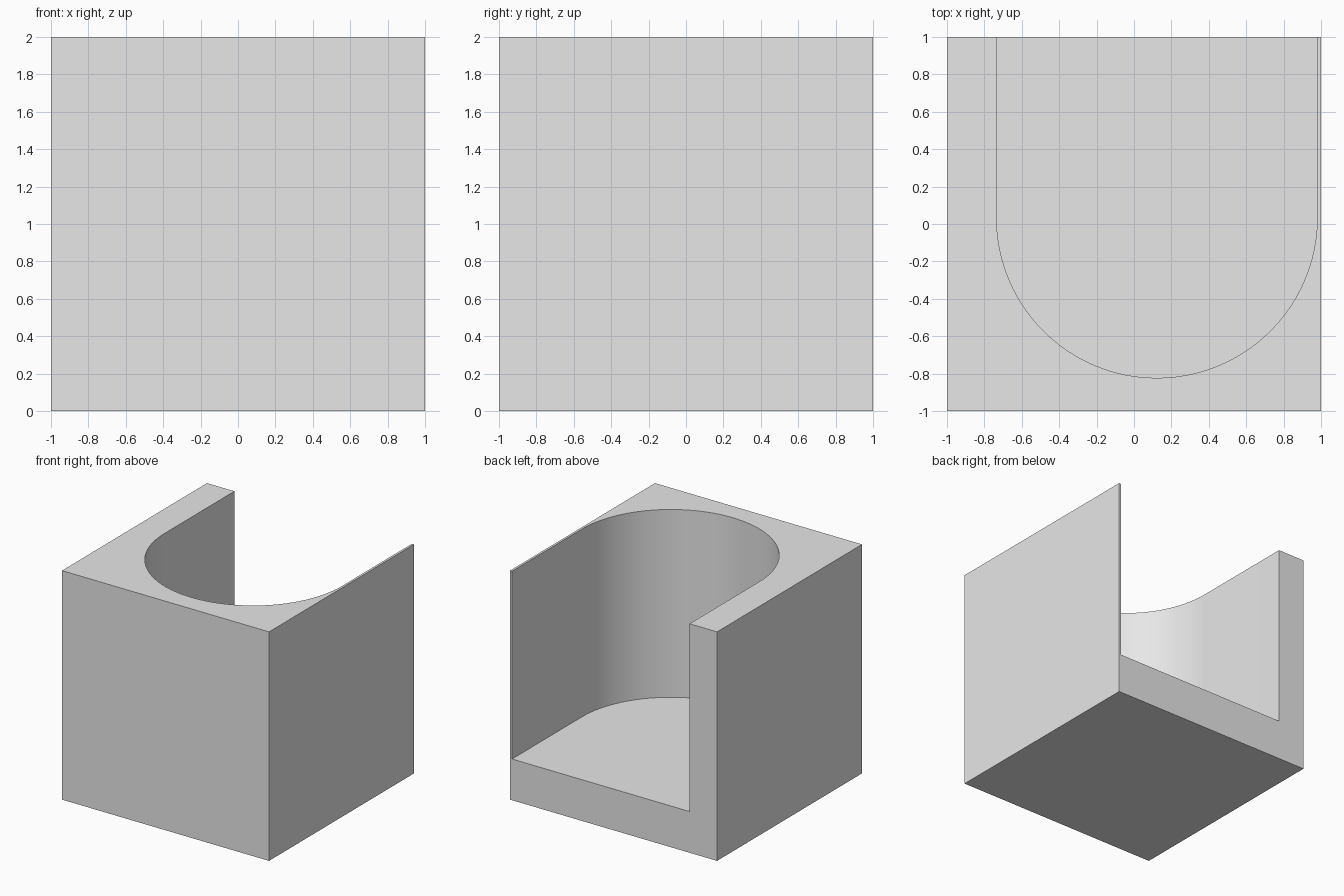
import bpy
import bmesh
from math import pi, cos, sin

if "Cube" in bpy.data.objects:
    bpy.data.objects.remove(bpy.data.objects["Cube"], do_unlink=True)

SIZE = 2.0
FLOOR = 0.36
LEFT, RIGHT, FRONT = -0.735, 0.98, -0.823
RADIUS = (RIGHT - LEFT) / 2
CENTRE_X = (RIGHT + LEFT) / 2
CENTRE_Y = FRONT + RADIUS
STEPS = 48

grey = bpy.data.materials.new("plain_grey")
grey.use_nodes = True
grey.diffuse_color = (0.8, 0.8, 0.8, 1)
grey.node_tree.nodes["Principled BSDF"].inputs["Base Color"].default_value = (0.8, 0.8, 0.8, 1)


def prism(name, outline, z0, z1):
    """Extrude a flat outline straight up from z0 to z1."""
    bm = bmesh.new()
    face = bm.faces.new([bm.verts.new((x, y, z0)) for x, y in outline])
    top = bmesh.ops.extrude_face_region(bm, geom=[face])["geom"]
    verts = [v for v in top if isinstance(v, bmesh.types.BMVert)]
    bmesh.ops.translate(bm, verts=verts, vec=(0, 0, z1 - z0))
    bmesh.ops.recalc_face_normals(bm, faces=bm.faces)
    mesh = bpy.data.meshes.new(name)
    bm.to_mesh(mesh)
    bm.free()
    mesh.materials.append(grey)
    obj = bpy.data.objects.new(name, mesh)
    bpy.context.collection.objects.link(obj)
    return obj


# Solid cube body
h = SIZE / 2
body = prism("block_body", [(-h, -h), (h, -h), (h, h), (-h, h)], 0, SIZE)

# Round-ended pocket, open at the top and the back
arc = [(CENTRE_X + RADIUS * cos(pi + pi * i / STEPS),
        CENTRE_Y + RADIUS * sin(pi + pi * i / STEPS)) for i in range(STEPS + 1)]
pocket = prism("pocket_cutter", arc + [(RIGHT, h + 0.5), (LEFT, h + 0.5)], FLOOR, SIZE + 0.5)
pocket.hide_render = True

cut = body.modifiers.new("pocket", "BOOLEAN")
cut.operation = "DIFFERENCE"
cut.solver = "EXACT"
cut.object = pocket

# Apply the cut and discard the cutter
bpy.ops.object.select_all(action="DESELECT")
body.select_set(True)
bpy.context.view_layer.objects.active = body
bpy.ops.object.modifier_apply(modifier=cut.name)
bpy.data.objects.remove(pocket, do_unlink=True)

# Smooth curved wall with crisp edges
bpy.ops.object.shade_smooth_by_angle(angle=pi / 6)
